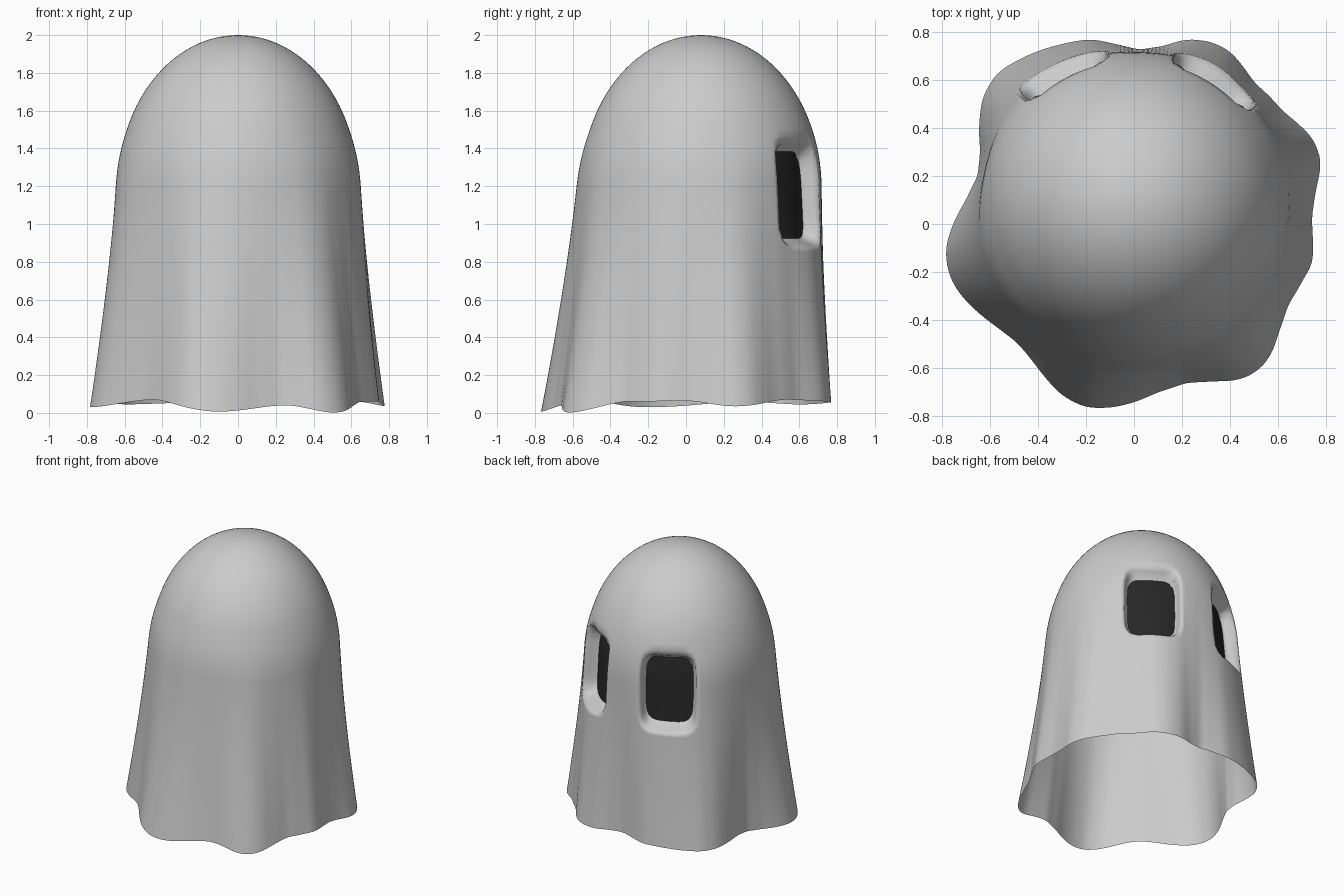
import bpy, bmesh, math
from mathutils import Vector

if "Cube" in bpy.data.objects:
    bpy.data.objects.remove(bpy.data.objects["Cube"])

CY = 0.08                     # dome axis sits slightly behind the centre
N, LOW, DOME = 240, 80, 28

# hem outline seen from above (wavy folds)
HEM = [(.74,.03),(.755,.13),(.78,.26),(.75,.35),(.62,.47),(.5,.59),(.4,.72),(.32,.76),(.22,.77),
       (.12,.74),(.02,.725),(-.08,.75),(-.18,.77),(-.3,.75),(-.45,.7),(-.57,.63),(-.63,.53),
       (-.645,.42),(-.64,.3),(-.65,.2),(-.7,.1),(-.75,.01),(-.785,-.1),(-.775,-.2),(-.735,-.28),
       (-.66,-.36),(-.57,-.43),(-.49,-.49),(-.43,-.56),(-.37,-.64),(-.3,-.715),(-.2,-.765),
       (-.09,-.765),(.01,-.74),(.1,-.7),(.22,-.66),(.33,-.655),(.44,-.65),(.52,-.61),
       (.575,-.54),(.6,-.46),(.64,-.34),(.7,-.24),(.745,-.16),(.745,-.06)]
# hem height by angle in degrees
HEM_Z = [(13,.035),(39,.07),(66,.06),(90,.07),(107,.055),(139,.045),(160,.06),(200,.03),
         (234,.07),(263,.007),(289,.04),(306,.002),(330,.06),(354,.063)]
HEM_R = sorted((math.degrees(math.atan2(y - CY, x)) % 360, math.hypot(x, y - CY)) for x, y in HEM)


def periodic(keys, deg, ease=False):
    deg %= 360
    ks = [(keys[-1][0] - 360, keys[-1][1])] + keys + [(keys[0][0] + 360, keys[0][1])]
    for (a, p), (b, q) in zip(ks, ks[1:]):
        if a <= deg <= b:
            t = (deg - a) / (b - a)
            if ease:
                t = t * t * (3 - 2 * t)
            return p + (q - p) * t


def hem_radius(deg):
    return sum(periodic(HEM_R, deg + o) for o in (-2, 0, 2)) / 3


def surface(deg, z, hr, hz):
    r = 0.635
    if z > 1.2:
        r *= math.sqrt(max(0, 1 - ((z - 1.2) / 0.8) ** 2))
    if z < 1.5:
        w = ((1.5 - z) / (1.5 - hz)) ** 1.3
        r += (hr - r) * w
    a = math.radians(deg)
    return Vector((r * math.cos(a), CY + r * math.sin(a), z))


# eye sockets: direction, centre height, half sizes, depth
EYES = [57, 118]
EZ, EW, EH, DEPTH = 1.155, 0.158, 0.225, 0.10


def eye_axes(deg):
    a = math.radians(deg)
    return Vector((math.cos(a), math.sin(a), 0)), Vector((-math.sin(a), math.cos(a), 0))


def sink(p):
    """Push a sheet point into an eye socket; also return how central it is."""
    nearest = 9
    for e in EYES:
        n, t = eye_axes(e)
        q = p - Vector((0, CY, EZ))
        if q.dot(n) <= 0:
            continue
        d = (abs(q.dot(t) / EW) ** 5 + abs(q.z / EH) ** 5) ** 0.2
        nearest = min(nearest, d)
        k = min(1, max(0, (1.28 - d) / 0.28))
        p = p - n * (DEPTH + 0.01) * k * k * (3 - 2 * k)
    return p, nearest


def finish(bm, name):
    bmesh.ops.recalc_face_normals(bm, faces=bm.faces)
    me = bpy.data.meshes.new(name)
    bm.to_mesh(me)
    bm.free()
    for f in me.polygons:
        f.use_smooth = True
    ob = bpy.data.objects.new(name, me)
    bpy.context.collection.objects.link(ob)
    return ob


# draped sheet
bm = bmesh.new()
rows, inner = [], {}
cols = [(360 * i / N, hem_radius(360 * i / N), periodic(HEM_Z, 360 * i / N, True)) for i in range(N)]
for j in range(LOW + DOME):
    row = []
    for deg, hr, hz in cols:
        if j < LOW:
            z = hz + (1.2 - hz) * j / LOW
        else:
            z = 1.2 + 0.8 * math.sin(math.pi / 2 * (j - LOW) / DOME)
        p, d = sink(surface(deg, z, hr, hz))
        v = bm.verts.new(p)
        inner[v] = d
        row.append(v)
    rows.append(row)
for a, b in zip(rows, rows[1:]):
    for i in range(N):
        quad = (a[i], a[(i + 1) % N], b[(i + 1) % N], b[i])
        if max(inner[v] for v in quad) > 0.95:      # socket floor is covered by the eye
            bm.faces.new(quad)
apex = bm.verts.new((0, CY, 2))
for i in range(N):
    bm.faces.new((rows[-1][i], rows[-1][(i + 1) % N], apex))
bmesh.ops.delete(bm, geom=[v for v in bm.verts if not v.link_faces], context='VERTS')
finish(bm, "sheet")

# dark eye panels at the bottom of the sockets
dark = bpy.data.materials.new("dark")
dark.diffuse_color = (0.02, 0.02, 0.02, 1)
dark.use_nodes = True
dark.node_tree.nodes["Principled BSDF"].inputs["Base Color"].default_value = dark.diffuse_color
for e, side in zip(EYES, ("right", "left")):
    n, t = eye_axes(e)
    bm = bmesh.new()
    rings = []
    for s in (0.25, 0.5, 0.75, 1.03):
        ring = []
        for i in range(64):
            a = 2 * math.pi * i / 64
            c, sn = math.cos(a), math.sin(a)
            k = s / (abs(c) ** 5 + abs(sn) ** 5) ** 0.2
            u, z = c * k * EW, EZ + sn * k * EH
            deg = e
            for _ in range(3):      # find the sheet angle lying at this sideways offset
                p = surface(deg, z, hem_radius(deg), periodic(HEM_Z, deg, True))
                deg += math.degrees((u - (p - Vector((0, CY, 0))).dot(t)) / 0.63)
            p = surface(deg, z, hem_radius(deg), periodic(HEM_Z, deg, True))
            ring.append(bm.verts.new(p - n * DEPTH))
        rings.append(ring)
    bm.faces.new(rings[0])
    for r0, r1 in zip(rings, rings[1:]):
        for i in range(64):
            bm.faces.new((r0[i], r0[(i + 1) % 64], r1[(i + 1) % 64], r1[i]))
    finish(bm, side + "_eye").data.materials.append(dark)
